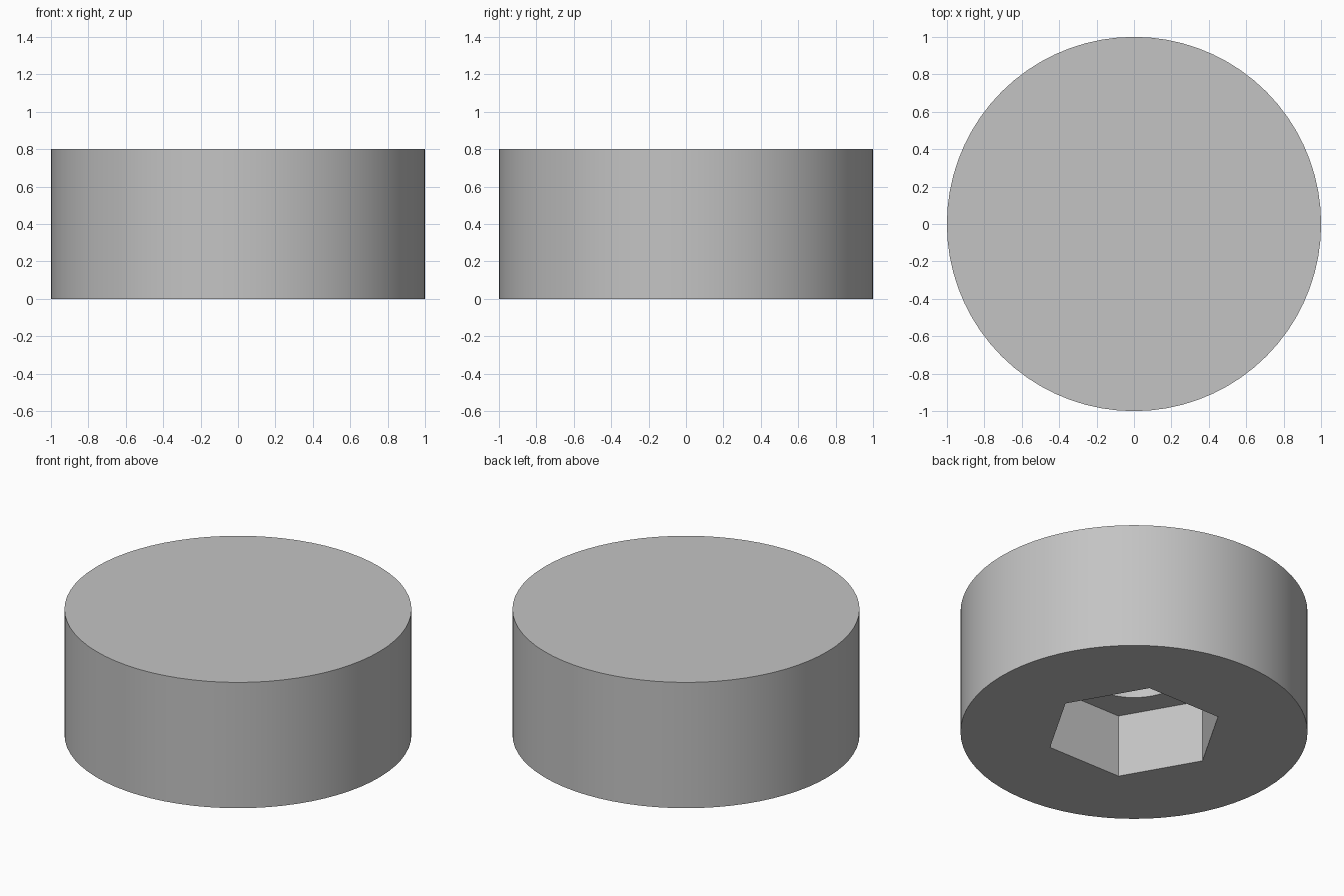
import bpy

RADIUS, HEIGHT = 1.0, 0.8
POCKET_RADIUS, POCKET_TOP = 0.515, 0.4
BORE_RADIUS, BORE_TOP = 0.295, 0.6

cube = bpy.data.objects.get("Cube")
if cube:
    bpy.data.objects.remove(cube, do_unlink=True)

grey = bpy.data.materials.new("plain_grey")
grey.use_nodes = True
colour = (0.55, 0.55, 0.55, 1.0)
grey.diffuse_color = colour
grey.node_tree.nodes["Principled BSDF"].inputs["Base Color"].default_value = colour


def prism(name, sides, radius, bottom, top):
    """Upright prism with a corner on the x axis."""
    bpy.ops.mesh.primitive_cylinder_add(
        vertices=sides, radius=radius, depth=top - bottom,
        location=(0, 0, (bottom + top) / 2))
    obj = bpy.context.object
    # The primitive starts at +y, so a quarter turn puts a corner on x
    obj.rotation_euler.z = 1.5707963
    bpy.ops.object.transform_apply(location=True, rotation=True, scale=True)
    obj.name = name
    obj.data.materials.append(grey)
    return obj


def cut(target, cutter):
    """Subtract the cutter from the target and discard it."""
    cutter.hide_render = True
    mod = target.modifiers.new("recess", "BOOLEAN")
    mod.operation = "DIFFERENCE"
    mod.solver = "EXACT"
    mod.object = cutter
    bpy.ops.object.select_all(action="DESELECT")
    target.select_set(True)
    bpy.context.view_layer.objects.active = target
    bpy.ops.object.modifier_apply(modifier=mod.name)
    bpy.data.objects.remove(cutter, do_unlink=True)


# Round body
body = prism("round_body", 72, RADIUS, 0, HEIGHT)

# Hexagonal pocket in the underside
cut(body, prism("hex_pocket_cutter", 6, POCKET_RADIUS, -0.1, POCKET_TOP))

# Blind round bore above the pocket
cut(body, prism("bore_cutter", 48, BORE_RADIUS, POCKET_TOP - 0.1, BORE_TOP))

# Smooth curved walls, crisp rims and hexagon corners
bpy.ops.object.shade_smooth_by_angle(angle=0.5)
